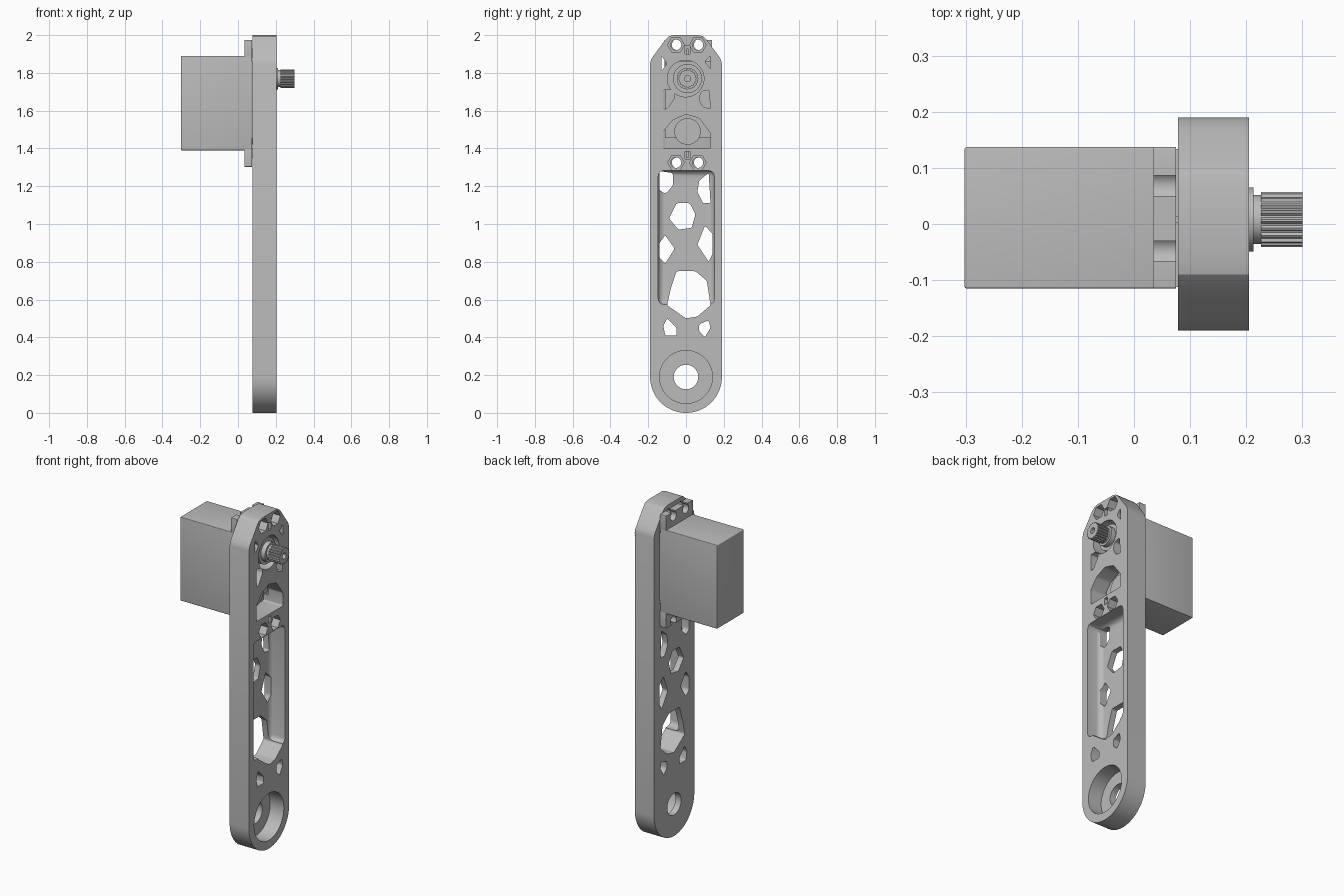
import bpy, bmesh, math
from mathutils import Vector

if "Cube" in bpy.data.objects:
    bpy.data.objects.remove(bpy.data.objects["Cube"])

grey = bpy.data.materials.new("plain_grey")
grey.use_nodes = True
grey.diffuse_color = (0.5, 0.5, 0.5, 1)
grey.node_tree.nodes["Principled BSDF"].inputs["Base Color"].default_value = (0.5, 0.5, 0.5, 1)


def prism(name, pts, x0, x1, round_corners=0.0, round_all=0.0):
    """Extrude a (y, z) outline along x, optionally rounding its edges."""
    bm = bmesh.new()
    face = bm.faces.new([bm.verts.new((x0, y, z)) for y, z in pts])
    ext = bmesh.ops.extrude_face_region(bm, geom=[face])
    moved = [v for v in ext["geom"] if isinstance(v, bmesh.types.BMVert)]
    bmesh.ops.translate(bm, verts=moved, vec=Vector((x1 - x0, 0, 0)))
    bmesh.ops.recalc_face_normals(bm, faces=bm.faces)
    width = round_all or round_corners
    if width:
        edges = [e for e in bm.edges if round_all
                 or abs(e.verts[0].co.x - e.verts[1].co.x) > 1e-4]
        bmesh.ops.bevel(bm, geom=edges, offset=width, segments=4,
                        profile=0.5, affect='EDGES', clamp_overlap=True)
    mesh = bpy.data.meshes.new(name)
    bm.to_mesh(mesh)
    bm.free()
    mesh.materials.append(grey)
    obj = bpy.data.objects.new(name, mesh)
    bpy.context.collection.objects.link(obj)
    return obj


def rect(y0, y1, z0, z1):
    return [(y0, z0), (y1, z0), (y1, z1), (y0, z1)]


def circle(y, z, r, n=48):
    return [(y + r * math.cos(math.tau * i / n), z + r * math.sin(math.tau * i / n))
            for i in range(n)]


def cut(target, cutters):
    """Subtract each cutter from the target, then discard the cutters."""
    bpy.context.view_layer.objects.active = target
    for c in cutters:
        c.hide_render = True
        mod = target.modifiers.new("cut", 'BOOLEAN')
        mod.operation, mod.solver, mod.object = 'DIFFERENCE', 'EXACT', c
        bpy.ops.object.modifier_apply(modifier=mod.name)
        bpy.data.objects.remove(c)


def smooth(obj):
    bpy.ops.object.select_all(action='DESELECT')
    obj.select_set(True)
    bpy.context.view_layer.objects.active = obj
    bpy.ops.object.shade_smooth_by_angle(angle=math.radians(30))


BACK, FRONT = 0.078, 0.205      # plate thickness along x
AXIS_Y, AXIS_Z = 0.008, 1.77    # output shaft axis
BOLTS = [(y, z) for y in (-0.053, 0.063) for z in (1.325, 1.948)]

# Arm plate: round lower end, chamfered upper end
side = [(0.19, 1.85), (0.183, 1.875), (0.165, 1.9), (0.11, 1.975), (0.09, 1.994), (0.065, 2.0)]
arc = [(0.19 * math.cos(a), 0.19 + 0.19 * math.sin(a))
       for a in (math.pi + math.pi * i / 40 for i in range(41))]
plate = prism("arm_plate", arc + side + [(-y, z) for y, z in reversed(side)], BACK, FRONT)

# Lightening holes, in hundredths of a unit
holes = [
    [(-14, 128), (-7, 127), (-7, 120), (-11, 116), (-14, 118)],
    [(12, 127), (13, 111), (9, 111), (6, 117), (7, 123)],
    [(-5, 111), (2, 111), (5, 105), (3, 98), (-4, 97), (-9, 103)],
    [(-11, 94), (-6, 87), (-11, 79), (-14, 82), (-14, 90)],
    [(10, 99), (14, 95), (14, 84), (12, 80), (6, 89)],
    [(-5, 75), (5, 75), (11, 70), (13, 57), (6, 51), (0, 50), (-10, 57), (-8, 66)],
    [(-10, 50), (-5, 45), (-5, 41), (-11, 41), (-12, 46)],
    [(12, 49), (13, 45), (10, 40), (7, 43), (7, 47)],
]
upper_holes = [
    [(-13, 189), (-10, 185), (-13, 181)],
    [(10, 186), (13, 189), (13, 182)],
    [(-12, 171), (-6, 171), (-6, 167), (-10, 161), (-12, 161)],
    [(12, 171), (13, 161), (9, 162), (7, 166), (8, 170)],
    [(0, 158), (7, 156), (13, 148), (13, 140), (-12, 140), (-12, 149), (-7, 155)],
]
cutters = [
    # long pocket, bearing seat and bore
    prism("pocket", rect(-0.147, 0.15, 0.575, 1.283), 0.113, 0.3, round_all=0.03),
    prism("bearing_seat", circle(0, 0.19, 0.14, 64), 0.115, 0.3),
    prism("bearing_bore", circle(0, 0.19, 0.065), 0, 0.3),
    # motor recess and shaft opening
    prism("motor_recess", rect(-0.118, 0.14, 1.44, 1.87), 0, 0.106),
    prism("shaft_opening", circle(AXIS_Y - 0.01, AXIS_Z, 0.097), 0, 0.3),
]
for outline in holes + upper_holes:
    pts = [(y / 100, z / 100) for y, z in outline]
    cutters.append(prism("hole", pts, 0, 0.3, round_corners=0.008))
for y, z in BOLTS:
    cutters.append(prism("bolt_hole", circle(y, z, 0.028, 24), 0, 0.3))
    cutters.append(prism("nut_trap", circle(y, z, 0.044, 6), 0.105, 0.3))
for z0, z1 in ((1.345, 1.385), (1.9, 1.945)):
    cutters.append(prism("rib_slot", rect(-0.005, 0.02, z0, z1), 0, 0.3))
cut(plate, cutters)
smooth(plate)

# Motor housing and its raised deck
smooth(prism("motor_body", rect(-0.115, 0.137, 1.39, 1.89), -0.302, 0.075, round_all=0.004))
smooth(prism("motor_deck", rect(-0.112, 0.134, 1.455, 1.86), 0.07, 0.1))
smooth(prism("gear_housing", circle(0.008, 1.49, 0.07), 0.07, 0.115))

# Mounting ears with keyhole slots
for label, z0, z1, bolt_z, end in (("upper_ear", 1.88, 1.975, 1.948, 2.1),
                                   ("lower_ear", 1.302, 1.4, 1.325, 1.2)):
    ear = prism(label, rect(-0.115, 0.137, z0, z1), 0.035, 0.075, round_corners=0.004)
    slots = []
    for y in (-0.048, 0.068):
        slots.append(prism("slot", circle(y, bolt_z, 0.027, 24), 0, 0.2))
        slots.append(prism("slot_mouth", rect(y - 0.018, y + 0.018, *sorted((bolt_z, end))), 0, 0.2))
    cut(ear, slots)
    smooth(ear)
for label, z0, z1 in (("upper_rib", 1.88, 1.93), ("lower_rib", 1.35, 1.4)):
    prism(label, rect(0.002, 0.014, z0, z1), 0.07, 0.084)

# Output shaft: stepped boss, neck and splined end with a screw hole
for label, r, x0, x1 in (("shaft_collar", 0.077, 0.09, 0.185),
                         ("shaft_boss", 0.057, 0.18, 0.213),
                         ("shaft_neck", 0.044, 0.2, 0.23)):
    smooth(prism(label, circle(AXIS_Y, AXIS_Z, r), x0, x1))
teeth = 20
profile = []
for i in range(teeth * 4):
    r = 0.049 if i % 4 < 2 else 0.044
    a = math.tau * i / (teeth * 4)
    profile.append((AXIS_Y + r * math.cos(a), AXIS_Z + r * math.sin(a)))
spline = prism("splined_shaft", profile, 0.226, 0.3)
cut(spline, [prism("screw_hole", circle(AXIS_Y, AXIS_Z, 0.017, 24), 0.24, 0.4)])
smooth(spline)
